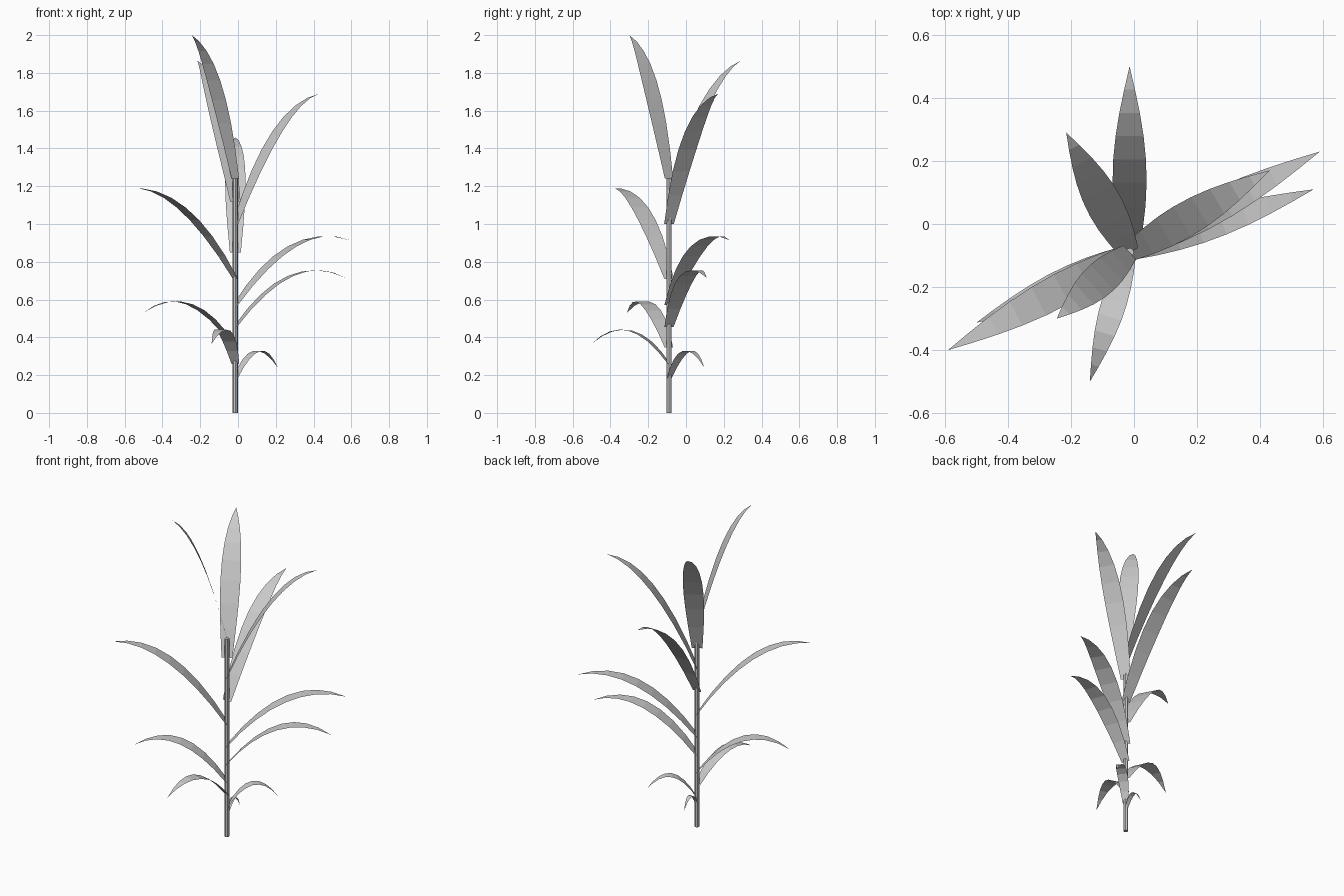
import bpy, bmesh, math
from mathutils import Vector

cube = bpy.data.objects.get("Cube")
if cube:
    bpy.data.objects.remove(cube, do_unlink=True)

STEM = Vector((-0.014, -0.09, 0))
STEM_TOP = 1.24
SEGMENTS = 8

grey = bpy.data.materials.new("plant_grey")
grey.use_nodes = True
grey.diffuse_color = (0.6, 0.6, 0.6, 1)
grey.node_tree.nodes["Principled BSDF"].inputs["Base Color"].default_value = (0.6, 0.6, 0.6, 1)


def add_object(name, bm):
    mesh = bpy.data.meshes.new(name)
    bm.to_mesh(mesh)
    bm.free()
    mesh.materials.append(grey)
    obj = bpy.data.objects.new(name, mesh)
    bpy.context.collection.objects.link(obj)
    return obj


def add_leaf(name, tip, base_z, drop, width):
    """Flat blade that follows a drooping parabola from the stem to its tip."""
    reach = Vector((tip[0], tip[1], 0)) - STEM
    side = Vector((reach.y, -reach.x, 0)).normalized()
    rise = tip[2] - base_z + drop
    bm = bmesh.new()
    previous = None
    for i in range(SEGMENTS + 1):
        u = i / SEGMENTS
        centre = STEM + reach * u
        centre.z = base_z + rise * u - drop * u * u
        if i == SEGMENTS:
            point = bm.verts.new(centre)
            bm.faces.new((previous[0], previous[1], point))
            break
        half = side * (width / 2 * math.sin(math.pi * (0.18 + 0.82 * u)))
        pair = (bm.verts.new(centre - half), bm.verts.new(centre + half))
        if previous:
            bm.faces.new((previous[0], previous[1], pair[1], pair[0]))
        previous = pair
    bm.normal_update()
    add_object(name, bm)


# Stem
bm = bmesh.new()
bmesh.ops.create_cone(bm, cap_ends=True, segments=8, radius1=0.014,
                      radius2=0.014, depth=STEM_TOP)
bmesh.ops.translate(bm, verts=bm.verts, vec=STEM + Vector((0, 0, STEM_TOP / 2)))
add_object("stem", bm)

# Leaves from the top down: tip, height on the stem, droop, greatest width
leaves = [
    ((-0.245, -0.30, 2.0), 1.24, 0.56, 0.11),
    ((-0.215, 0.29, 1.865), 1.12, 0.56, 0.115),
    ((0.43, 0.17, 1.69), 1.0, 0.58, 0.11),
    ((-0.014, 0.50, 1.458), 0.85, 0.56, 0.108),
    ((-0.59, -0.40, 1.187), 0.71, 0.56, 0.105),
    ((0.59, 0.23, 0.915), 0.57, 0.56, 0.105),
    ((0.57, 0.11, 0.715), 0.455, 0.56, 0.095),
    ((-0.50, -0.313, 0.53), 0.345, 0.55, 0.09),
    ((-0.14, -0.50, 0.365), 0.26, 0.49, 0.08),
    ((0.21, 0.097, 0.24), 0.18, 0.47, 0.06),
    ((-0.014, 0.04, 0.145), 0.13, 0.32, 0.03),
]
for number, (tip, base_z, drop, width) in enumerate(leaves, 1):
    add_leaf(f"leaf_{number}", tip, base_z, drop, width)
